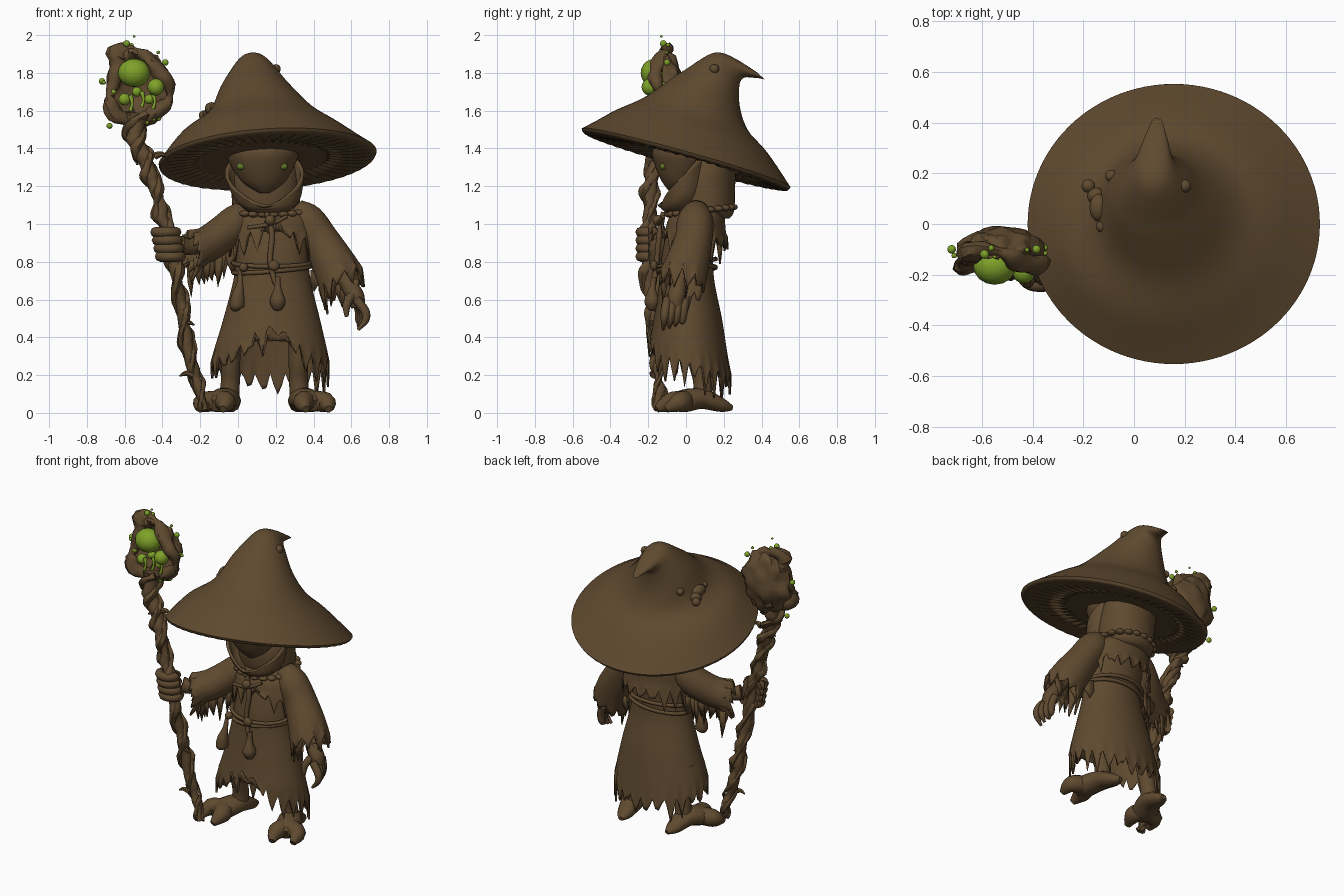
import bpy, bmesh, random
from math import sin, cos, pi
from mathutils import Vector, noise

random.seed(4)
if "Cube" in bpy.data.objects:
    bpy.data.objects.remove(bpy.data.objects["Cube"])


def material(name, rgb):
    m = bpy.data.materials.new(name)
    m.use_nodes = True
    m.diffuse_color = (*rgb, 1)
    m.node_tree.nodes["Principled BSDF"].inputs["Base Color"].default_value = (*rgb, 1)
    return m


BROWN = material("earth_brown", (.115, .068, .029))
GREEN = material("glow_green", (.21, .36, .022))
EYE = material("eye_green", (.12, .19, .02))
made = []


def finish(name, bm, mat=BROWN, thick=0):
    bmesh.ops.recalc_face_normals(bm, faces=bm.faces)
    me = bpy.data.meshes.new(name)
    bm.to_mesh(me)
    bm.free()
    me.materials.append(mat)
    ob = bpy.data.objects.new(name, me)
    bpy.context.collection.objects.link(ob)
    if thick:
        mod = ob.modifiers.new("thickness", "SOLIDIFY")
        mod.thickness = thick
    made.append(ob)
    return ob


def spline(rows, n):
    """Smooth interpolation through rows of any length."""
    out = []
    for i in range(len(rows) - 1):
        a, b, c, d = (rows[max(0, min(len(rows) - 1, i + k))] for k in (-1, 0, 1, 2))
        for j in range(n):
            t = j / n
            out.append([q + .5 * t * (r - p + t * (2 * p - 5 * q + 4 * r - s + t * (3 * (q - r) + s - p)))
                        for p, q, r, s in zip(a, b, c, d)])
    return out + [list(rows[-1])]


def skin(bm, rings, caps):
    loops = [[bm.verts.new(p) for p in ring] for ring in rings]
    n = len(loops[0])
    for a, b in zip(loops, loops[1:]):
        for i in range(n):
            bm.faces.new((a[i], a[(i + 1) % n], b[(i + 1) % n], b[i]))
    if caps:
        bm.faces.new(loops[0])
        bm.faces.new(loops[-1])


def teeth(n, depth):
    """Ragged cloth edge: uneven pointed teeth."""
    out = []
    while len(out) < n:
        out += [depth * random.uniform(.2, 1) * s for s in (0, .5, 1, .4)]
    return out[:n]


def loft(name, rows, segs=72, sub=5, jag=0, caps=False, thick=0, lift=0):
    """Rows: centre x y z, radius x y, slope x y, ripple."""
    rings, rag = [], teeth(segs, jag)
    smooth = spline([tuple(r) + (0,) * (8 - len(r)) for r in rows], sub)
    for k, (x, y, z, rx, ry, sx, sy, rip) in enumerate(smooth):
        w = max(0, 1 - (len(smooth) - 1 - k) / sub)
        ring = []
        for i in range(segs):
            u, v = rx * cos(2 * pi * i / segs), ry * sin(2 * pi * i / segs)
            front = max(0, -sin(2 * pi * i / segs)) ** 8
            ring.append((x + u, y + v, z + sx * u + sy * v + rip * (i % 2 * 2 - 1) + w * (lift * front - rag[i])))
        rings.append(ring)
    bm = bmesh.new()
    skin(bm, rings, caps)
    return finish(name, bm, thick=thick)


def tube(name, pts, segs=10, sub=4, flat=1, jag=0, rough=0, caps=True, thick=0, bm=None, mat=BROWN):
    """Points: x y z radius."""
    own = bm is None
    bm = bm or bmesh.new()
    path = spline(pts, sub)
    pos = [Vector(p[:3]) for p in path]
    run = (pos[-1] - pos[0]).normalized()
    ref = Vector((0, 1, 0)) if abs(run.y) < .6 else Vector((0, 0, 1))
    rag, rings = teeth(segs, jag), []
    for k, p in enumerate(pos):
        d = (pos[min(k + 1, len(pos) - 1)] - pos[max(k - 1, 0)]).normalized()
        s = d.cross(ref).normalized()
        t = s.cross(d)
        ring = []
        for i in range(segs):
            a = 2 * pi * i / segs
            o = s * cos(a) + t * sin(a) * flat
            q = p + o * max(path[k][3], .002)
            q += o * rough * noise.noise(q * 14)
            if jag and k > len(pos) - 4:
                q += (d * .3 + Vector((0, 0, -.7))) * rag[i] * (k - len(pos) + 4) / 3
            ring.append(q)
        rings.append(ring)
    skin(bm, rings, caps)
    return finish(name, bm, mat, thick) if own else None


def balls(name, items, mat=BROWN):
    """Items: x y z, radius x y z."""
    bm = bmesh.new()
    for it in items:
        r = it[3:] if len(it) > 4 else (it[3],) * 3
        for v in bmesh.ops.create_uvsphere(bm, u_segments=16, v_segments=10, radius=1)["verts"]:
            v.co = Vector([v.co[i] * r[i] + it[i] for i in range(3)])
    return finish(name, bm, mat)


# Hat: drooping cone, wide tilted brim, gilled underside
rim = (.157, 0, 1.35, .577, .553, .06, -.28)
loft("hat_top", [rim, (.13, .01, 1.49, .43, .41, .04, -.24), (.125, .06, 1.585, .285, .27, .03, -.34),
                 (.095, .125, 1.71, .19, .16, 0, -.55), (.085, .175, 1.8, .127, .108, 0, -.6),
                 (.08, .24, 1.84, .078, .062, 0, -1.1), (.085, .32, 1.82, .05, .042, 0, -1.1),
                 (.09, .395, 1.785, .024, .022, 0, -.9)], segs=64, caps=True)
loft("hat_gills", [rim, (.153, 0, 1.328, .55, .525, .06, -.28, .002), (.145, .01, 1.34, .4, .385, .05, -.28, .008),
                   (.135, .04, 1.375, .25, .24, .04, -.24, .008), (.13, .07, 1.41, .12, .12, 0, -.2, .002)], segs=96)
balls("hat_mushrooms", [(-.18, .15, 1.575, .027), (-.09, .19, 1.635, .024), (-.14, .065, 1.61, .036, .055, .035),
                        (-.125, -.01, 1.615, .024), (-.15, .11, 1.58, .035), (.2, .15, 1.82, .026)])

# Head, eyes, hood and collar
loft("head", [(.14, -.05, 1.165, .03, .03), (.135, -.04, 1.22, .11, .085), (.13, -.015, 1.31, .17, .15),
              (.13, 0, 1.38, .195, .18), (.13, .03, 1.45, .19, .18)], segs=40, caps=True)
balls("eyes", [(x, -.122, 1.305, .023, .016, .018) for x in (.015, .24)], EYE)
loft("hood", [(.15, .12, 1.03, .13, .11), (.15, .105, 1.07, .175, .15), (.145, .1, 1.2, .18, .16),
              (.14, .125, 1.32, .175, .14), (.14, .12, 1.42, .15, .12)], segs=40, caps=True)
loft("collar", [(.16, .0, 1.05, .09, .1), (.155, 0, 1.14, .175, .125, 0, .5),
                (.14, 0, 1.27, .21, .135, 0, 1.0)], segs=40, thick=.018, lift=-.05)
balls("necklace", [(.16 + .19 * cos(a), .08 + .17 * sin(a), 1.07 + .02 * sin(a), .028, .026, .017)
                   for a in [2 * pi * i / 22 for i in range(22)]])

# Robe and ragged shoulder cape
loft("robe", [(.16, .08, 1.1, .12, .1), (.17, .04, 1.02, .19, .125), (.18, .01, .85, .19, .135),
              (.18, .005, .7, .205, .145), (.178, .01, .5, .255, .18), (.173, .015, .35, .295, .205, 0, -.2),
              (.17, .02, .27, .315, .22, 0, -.28)], segs=96, jag=.16, thick=.012, lift=.13)
loft("shoulder_cape", [(.16, .09, 1.11, .13, .1), (.175, .06, 1.04, .205, .145), (.18, .05, .97, .22, .16),
                       (.18, .05, .93, .23, .175)], segs=72, jag=.15, thick=.01, lift=.1)

# Belt ropes, front strap and hanging pouches
for k, z in enumerate((.795, .76)):
    ring = [(.18 + .205 * cos(a), .005 + .152 * sin(a), z + .02 * sin(a + k), .012)
            for a in [2 * pi * i / 24 for i in range(25)]]
    tube("belt_rope", ring, segs=8, sub=2)
tube("front_strap", [(.15, -.12, 1.06, .014), (.18, -.14, .95, .016), (.17, -.155, .8, .014), (.2, -.17, .68, .014)])
tube("cross_cord", [(.05, -.12, .98, .01), (.17, -.145, 1.0, .012), (.26, -.12, 1.04, .01)])
tube("bottle", [(.21, -.17, .72, .014), (.21, -.175, .67, .018), (.21, -.18, .64, .026), (.21, -.18, .59, .042),
                (.21, -.18, .55, .025), (.21, -.18, .54, .005)])
tube("pouch", [(.01, -.13, .75, .01), (.01, -.15, .68, .018), (0, -.16, .62, .034), (-.005, -.16, .56, .038),
               (0, -.16, .54, .01)])
balls("strap_knots", [(.17, -.15, 1.02, .028), (.19, -.17, .78, .03, .02, .028), (.03, -.14, .77, .024)])

# Sleeves with hanging tatters
tube("left_sleeve", [(.3, .06, 1.08, .06), (.36, .05, 1.02, .095), (.43, .04, .92, .1), (.5, .01, .8, .115),
                     (.55, -.02, .71, .125)], segs=40, jag=.13, caps=False, thick=.012)
tube("right_sleeve", [(.06, .06, 1.08, .06), (0, .04, 1.02, .09), (-.08, .0, .95, .095), (-.17, -.06, .89, .095),
                      (-.25, -.11, .87, .1)], segs=40, jag=.12, caps=False, thick=.012)


def tatters(name, lo, hi, count, low, high, ztop):
    bm = bmesh.new()
    for i in range(count):
        p = Vector(lo).lerp(Vector(hi), i / (count - 1)) + Vector((0, random.uniform(-.07, .07), 0))
        p.z += ztop * random.random()
        side = Vector((random.uniform(.02, .035), random.uniform(-.02, .02), 0))
        drop = Vector((random.uniform(-.02, .02), 0, -random.uniform(low, high)))
        a, b, c, d, e = [bm.verts.new(q) for q in (p - side, p + side, p + side * .7 + drop * .5,
                                                  p + drop, p - side * .8 + drop * .6)]
        bm.faces.new((a, b, c, d, e))
    finish(name, bm, thick=.008)


tatters("right_sleeve_tatters", (-.25, -.1, .8), (-.04, -.02, .87), 12, .12, .26, .03)
tatters("left_sleeve_tatters", (.42, 0, .73), (.62, -.04, .7), 10, .08, .2, .03)

# Left arm and open hand
bm = bmesh.new()
tube("", [(.5, 0, .82, .045), (.57, -.03, .7, .04), (.62, -.05, .62, .048), (.635, -.055, .56, .035)], bm=bm)
for k in range(4):
    y = -.1 + .032 * k
    tube("", [(.625, y, .6, .024), (.672 - .01 * k, y - .01, .54, .024), (.675 - .012 * k, y - .015, .49, .019),
              (.635, y - .02, .44 + .01 * k, .008)], segs=8, bm=bm)
tube("", [(.6, -.08, .62, .024), (.575, -.11, .57, .022), (.575, -.12, .51, .01)], segs=8, bm=bm)
finish("left_hand", bm)

# Right arm and fist around the staff
bm = bmesh.new()
tube("", [(-.17, -.06, .9, .045), (-.26, -.12, .88, .045), (-.31, -.15, .89, .05)], bm=bm)
for k in range(4):
    z = .828 + .043 * k
    cx = -.358 - .008 * k
    tube("", [(cx + .055 * cos(a), -.195 + .045 * sin(a), z, .028) for a in [.7 - i * .75 for i in range(7)]],
         segs=8, sub=3, bm=bm)
finish("right_fist", bm)

# Legs and cloven feet
for name, s, ox in (("left", 1, .32), ("right", -1, -.04)):
    bm = bmesh.new()
    tube("", [(ox, .05, .42, .055), (ox, .06, .28, .052), (ox, .085, .17, .05), (ox + s * .01, .09, .06, .055)], bm=bm)
    tube("", [(ox - s * .01, .245, .025, .018), (ox, .19, .04, .05), (ox + s * .02, .08, .075, .075),
              (ox + s * .06, -.02, .06, .08), (ox + s * .08, -.07, .04, .045)], flat=.75, bm=bm)
    for dx, y in ((.135, -.085), (.015, -.135)):
        tube("", [(ox + s * .05, 0, .065, .055), (ox + s * (dx + .01), y + .05, .055, .054),
                  (ox + s * (dx + .025), y - .02, .02, .02)], segs=10, bm=bm)
    finish(name + "_foot", bm)

# Gnarled staff with winding roots
staff = [(-.175, -.15, .015, .018), (-.21, -.145, .15, .028), (-.255, -.15, .3, .03), (-.29, -.17, .5, .034),
         (-.32, -.19, .7, .032), (-.36, -.195, .9, .032), (-.41, -.19, 1.1, .034), (-.46, -.18, 1.26, .034),
         (-.5, -.165, 1.37, .036), (-.545, -.15, 1.46, .045), (-.54, -.13, 1.58, .07)]
tube("staff_shaft", staff, segs=12, sub=6, rough=.025)
for phase in (0, pi):
    vine = [(x + r * cos(k * .55 + phase), y + r * sin(k * .55 + phase), z, .014 + .012 * k / 50)
            for k, (x, y, z, r) in enumerate(spline(staff, 5))]
    tube("staff_root", vine, segs=7, sub=2, rough=.02)
for x, z, s in ((-.47, 1.32, -1), (-.44, 1.36, 1), (-.3, .47, 1), (-.24, .2, -1)):
    tube("staff_twig", [(x, -.17, z, .02), (x + s * .035, -.18, z + .01, .014), (x + s * .07, -.18, z - .005, .004)], segs=6)

# Staff head: hollow burl with a thick rim
bm = bmesh.new()
bmesh.ops.create_uvsphere(bm, u_segments=32, v_segments=20, radius=1)
bmesh.ops.delete(bm, geom=[v for v in bm.verts if v.co.y < -.15], context="VERTS")
for v in bm.verts:
    v.co *= 1 + .25 * noise.noise(v.co * 2.5)
    v.co = Vector((v.co.x * .165 - .525, v.co.y * .11 - .125, v.co.z * .2 + 1.71))
finish("staff_burl", bm, thick=.025)
outline = [(-.54, 1.53), (-.65, 1.59), (-.675, 1.68), (-.645, 1.78), (-.65, 1.88), (-.59, 1.92), (-.5, 1.895),
           (-.445, 1.83), (-.385, 1.77), (-.365, 1.68), (-.43, 1.58), (-.54, 1.53)]
tube("burl_rim", [(x, -.13 - .03 * sin(i), z, .034 + .008 * sin(i * 2)) for i, (x, z) in enumerate(outline)],
     segs=10, rough=.03)

# Glowing orbs, drips and floating specks
balls("glow_orbs", [(-.55, -.165, 1.8, .085, .075, .075), (-.435, -.19, 1.725, .045), (-.6, -.16, 1.66, .032),
                    (-.47, -.16, 1.66, .026), (-.535, -.15, 1.7, .026), (-.66, -.15, 1.7, .016)], GREEN)
for x, z in ((-.51, 1.7), (-.45, 1.69), (-.57, 1.68)):
    tube("glow_drip", [(x, -.17, z, .014), (x + .01, -.18, z - .04, .008), (x, -.18, z - .08, .011)], segs=8, mat=GREEN)
specks = [(-.55, -.13, 1.993, .007), (-.59, -.12, 1.955, .018), (-.72, -.1, 1.755, .017), (-.68, -.1, 1.52, .016),
          (-.385, -.1, 1.855, .017), (-.42, -.12, 1.56, .014), (-.39, -.1, 1.61, .014)]
for i in range(14):
    a = random.uniform(0, 2 * pi)
    specks.append((-.53 + .18 * cos(a), -.11 + random.uniform(-.03, .03), 1.74 + .21 * sin(a), random.uniform(.006, .012)))
balls("glow_specks", specks, GREEN)

# Smooth shading with crisp edges
bpy.ops.object.select_all(action="DESELECT")
for ob in made:
    ob.select_set(True)
bpy.context.view_layer.objects.active = made[0]
bpy.ops.object.shade_smooth_by_angle(angle=.85)
